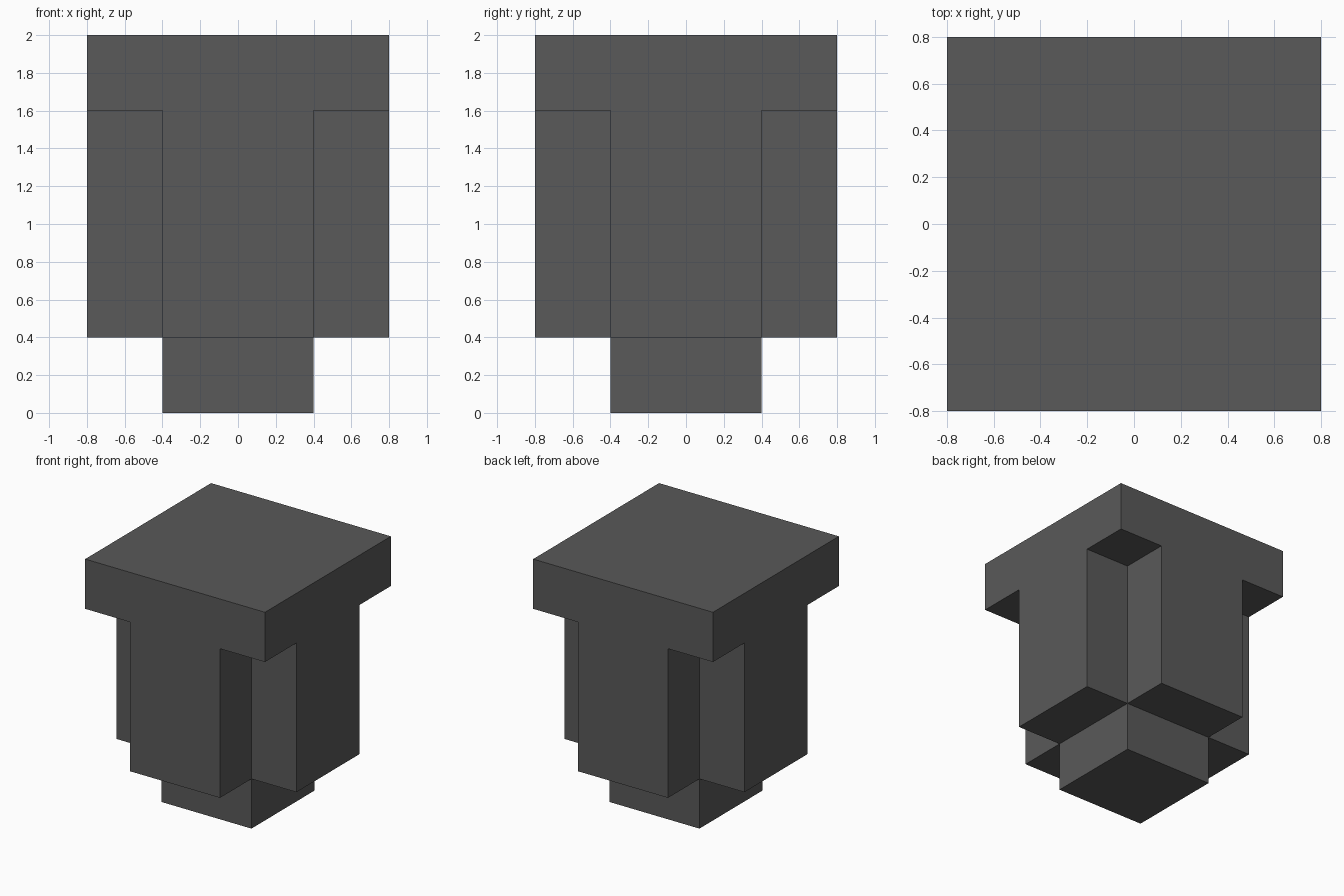
import bpy
import bmesh

if "Cube" in bpy.data.objects:
    bpy.data.objects.remove(bpy.data.objects["Cube"], do_unlink=True)

# Single dark grey material
GREY = (0.1, 0.1, 0.1, 1.0)
grey = bpy.data.materials.new("dark_grey")
grey.use_nodes = True
grey.diffuse_color = GREY
shader = next(n for n in grey.node_tree.nodes if n.type == "BSDF_PRINCIPLED")
shader.inputs["Base Color"].default_value = GREY


def prism(name, outline, bottom, top):
    """Extrude a flat outline straight up from bottom to top."""
    bm = bmesh.new()
    base = bm.faces.new([bm.verts.new((x, y, bottom)) for x, y in outline])
    raised = bmesh.ops.extrude_face_region(bm, geom=[base], use_keep_orig=True)
    verts = [g for g in raised["geom"] if isinstance(g, bmesh.types.BMVert)]
    bmesh.ops.translate(bm, verts=verts, vec=(0, 0, top - bottom))
    bmesh.ops.recalc_face_normals(bm, faces=bm.faces)
    mesh = bpy.data.meshes.new(name)
    bm.to_mesh(mesh)
    bm.free()
    mesh.materials.append(grey)
    obj = bpy.data.objects.new(name, mesh)
    bpy.context.collection.objects.link(obj)
    return obj


def square(half):
    return [(-half, -half), (half, -half), (half, half), (-half, half)]


OUTER, INNER = 0.8, 0.4

# Cross outline: one arm's three corners, turned a quarter four times
cross = []
arm = [(-INNER, -OUTER), (INNER, -OUTER), (INNER, -INNER)]
for _ in range(4):
    cross += arm
    arm = [(-y, x) for x, y in arm]

prism("foot", square(INNER), 0.0, 0.4)
prism("cross_shaft", cross, 0.4, 1.6)
prism("cap_slab", square(OUTER), 1.6, 2.0)
